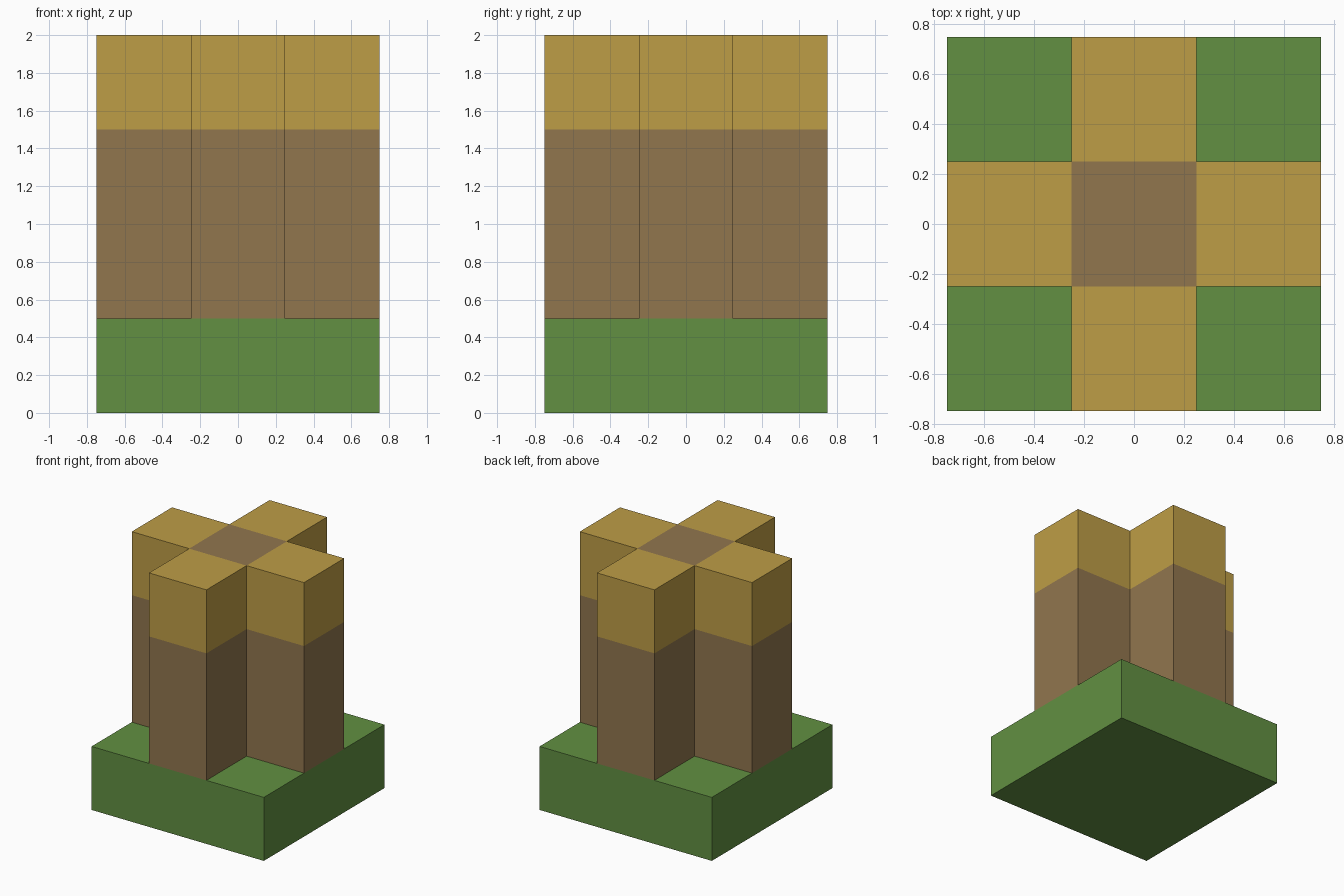
import bpy
import bmesh
from mathutils import Matrix, Vector

OUTER, INNER = 0.75, 0.25
BASE_TOP, BAND, TOP = 0.5, 1.5, 2.0

if "Cube" in bpy.data.objects:
    bpy.data.objects.remove(bpy.data.objects["Cube"], do_unlink=True)


def material(name, rgb):
    mat = bpy.data.materials.new(name)
    mat.use_nodes = True
    mat.diffuse_color = (*rgb, 1)
    mat.node_tree.nodes["Principled BSDF"].inputs["Base Color"].default_value = (*rgb, 1)
    return mat


def turned(points):
    """Repeat flat points in four quarter turns about z."""
    groups = []
    for k in range(4):
        turn = Matrix.Rotation(k * 1.5707963, 2)
        groups.append([turn @ Vector(p) for p in points])
    return groups


def add_face(bm, points, index=0):
    bm.faces.new([bm.verts.new(p) for p in points]).material_index = index


def add_flat(bm, outline, z, index=0):
    add_face(bm, [(*p, z) for p in outline], index)


def add_walls(bm, outline, low, high, index=0):
    for a, b in zip(outline, outline[1:] + outline[:1]):
        add_face(bm, [(*a, low), (*b, low), (*b, high), (*a, high)], index)


def finish(bm, name, materials):
    bmesh.ops.remove_doubles(bm, verts=bm.verts, dist=0.0001)
    bmesh.ops.recalc_face_normals(bm, faces=bm.faces)
    mesh = bpy.data.meshes.new(name)
    bm.to_mesh(mesh)
    bm.free()
    for mat in materials:
        mesh.materials.append(mat)
    obj = bpy.data.objects.new(name, mesh)
    bpy.context.collection.objects.link(obj)


green = material("grass green", (0.122, 0.279, 0.054))
brown = material("earth brown", (0.283, 0.181, 0.076))
gold = material("golden yellow", (0.515, 0.337, 0.061))

# Outlines: base square, cross of four arms, one arm top, one corner, core
square = [g[0] for g in turned([(OUTER, OUTER)])]
cross = sum(turned([(OUTER, -INNER), (OUTER, INNER), (INNER, INNER)]), [])
arms = turned([(INNER, -INNER), (OUTER, -INNER), (OUTER, INNER), (INNER, INNER)])
corners = turned([(INNER, INNER), (OUTER, INNER), (OUTER, OUTER), (INNER, OUTER)])
core = [g[0] for g in turned([(INNER, INNER)])]

# Base: square block, with its top open under the tower
bm = bmesh.new()
add_flat(bm, square[::-1], 0)
for low, high in ((0, BASE_TOP),):
    for side in turned([(OUTER, -OUTER), (OUTER, -INNER), (OUTER, INNER), (OUTER, OUTER)]):
        add_face(bm, [(*side[0], low), (*side[3], low)] + [(*p, high) for p in side[::-1]])
for corner in corners:
    add_flat(bm, corner, BASE_TOP)
finish(bm, "base", [green])

# Tower: cross-shaped shaft, gold upper band and arm tops, brown core top
bm = bmesh.new()
add_walls(bm, cross, BASE_TOP, BAND, 0)
add_walls(bm, cross, BAND, TOP, 1)
for arm in arms:
    add_flat(bm, arm, TOP, 1)
add_flat(bm, core, TOP, 0)
finish(bm, "cross_tower", [brown, gold])
